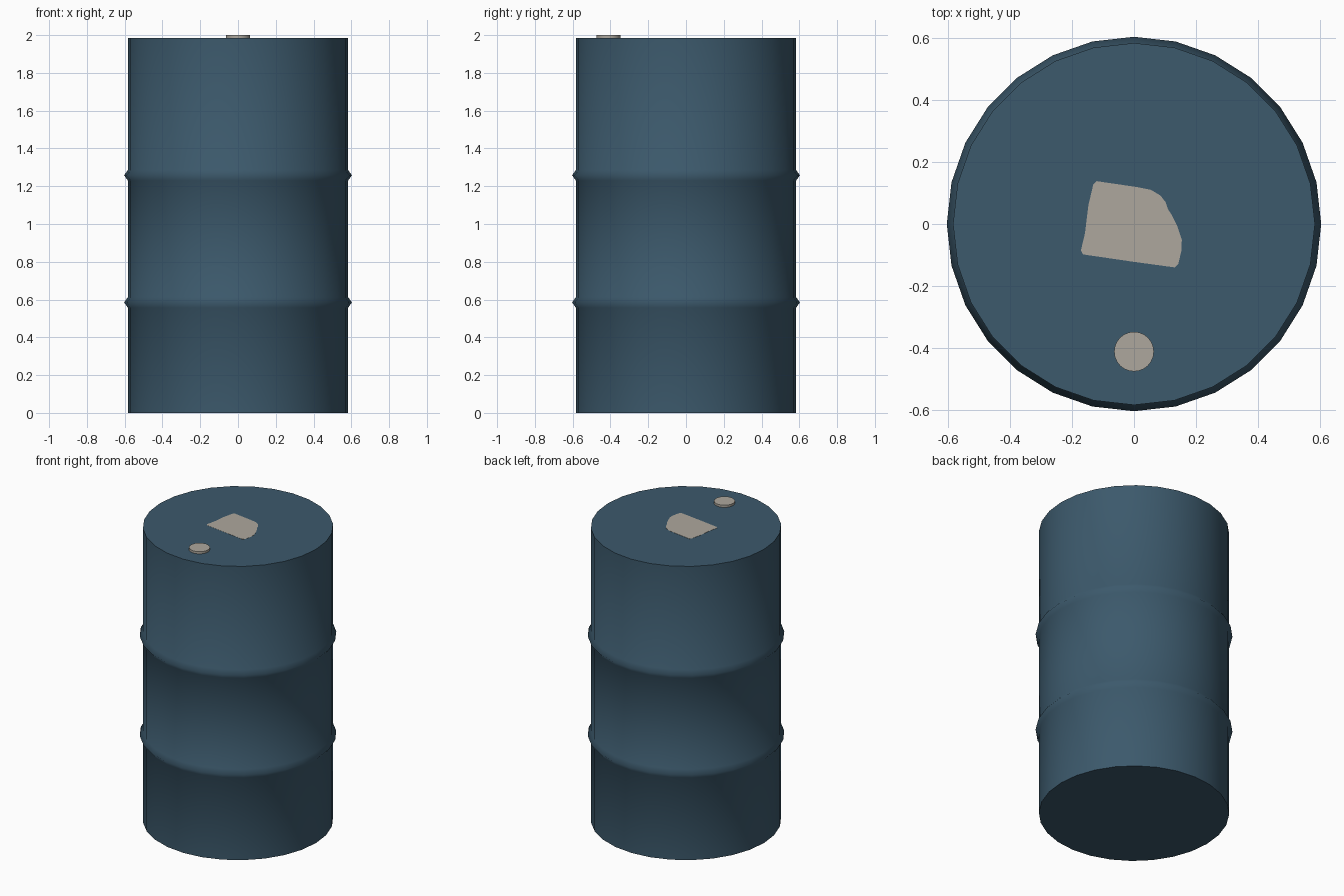
import bpy, bmesh, math

if "Cube" in bpy.data.objects:
    bpy.data.objects.remove(bpy.data.objects["Cube"])

SIDES = 28
TOP = 1.985


def material(name, rgb):
    m = bpy.data.materials.new(name)
    m.diffuse_color = (*rgb, 1)
    m.use_nodes = True
    m.node_tree.nodes["Principled BSDF"].inputs["Base Color"].default_value = m.diffuse_color
    return m


blue = material("dull blue paint", (0.045, 0.100, 0.149))
grey = material("warm grey metal", (0.42, 0.39, 0.34))


def lathe(name, profile, sides, mat, centre=(0, 0), smooth=35):
    """Closed solid of revolution from (radius, height) points, capped at both ends."""
    bm = bmesh.new()
    rings = [[bm.verts.new((centre[0] + r * math.cos(2 * math.pi * i / sides),
                            centre[1] + r * math.sin(2 * math.pi * i / sides), z))
              for i in range(sides)] for r, z in profile]
    for a, b in zip(rings, rings[1:]):
        for i in range(sides):
            j = (i + 1) % sides
            bm.faces.new((a[i], a[j], b[j], b[i]))
    bm.faces.new(rings[0][::-1])
    bm.faces.new(rings[-1])
    return finish(name, bm, mat, smooth)


def finish(name, bm, mat, smooth):
    mesh = bpy.data.meshes.new(name)
    bm.to_mesh(mesh)
    bm.free()
    mesh.materials.append(mat)
    ob = bpy.data.objects.new(name, mesh)
    bpy.context.collection.objects.link(ob)
    bpy.ops.object.select_all(action='DESELECT')
    ob.select_set(True)
    bpy.context.view_layer.objects.active = ob
    bpy.ops.object.shade_smooth_by_angle(angle=math.radians(smooth))
    return ob


# Drum body with two raised hoops
R, HOOP = 0.583, 0.603
profile = [(R, 0)]
for z in (0.585, 1.258):
    profile += [(R, z - 0.028), (HOOP, z), (R, z + 0.028)]
profile.append((R, TOP))
lathe("drum_body", profile, SIDES, blue, smooth=75)

# Filler cap near the front edge of the lid
lathe("filler_cap", [(0.064, TOP - 0.005), (0.064, 2.0)], 24, grey, centre=(0, -0.411))

# Bare-metal patch in the middle of the lid
outline = [(-0.120, 0.138), (-0.131, 0.128), (-0.147, 0.060), (-0.158, -0.030),
           (-0.171, -0.085), (-0.164, -0.098), (0.0, -0.122), (0.132, -0.140),
           (0.143, -0.128), (0.153, -0.085), (0.154, -0.050), (0.140, -0.008),
           (0.123, 0.027), (0.110, 0.047), (0.102, 0.070), (0.085, 0.092),
           (0.055, 0.110), (0.010, 0.119)]
bm = bmesh.new()
lower = [bm.verts.new((x, y, TOP - 0.001)) for x, y in outline]
upper = [bm.verts.new((x, y, TOP + 0.001)) for x, y in outline]
bm.faces.new(lower[::-1])
bm.faces.new(upper)
for i in range(len(outline)):
    j = (i + 1) % len(outline)
    bm.faces.new((lower[i], lower[j], upper[j], upper[i]))
bmesh.ops.recalc_face_normals(bm, faces=bm.faces)
finish("lid_patch", bm, grey, 35)
